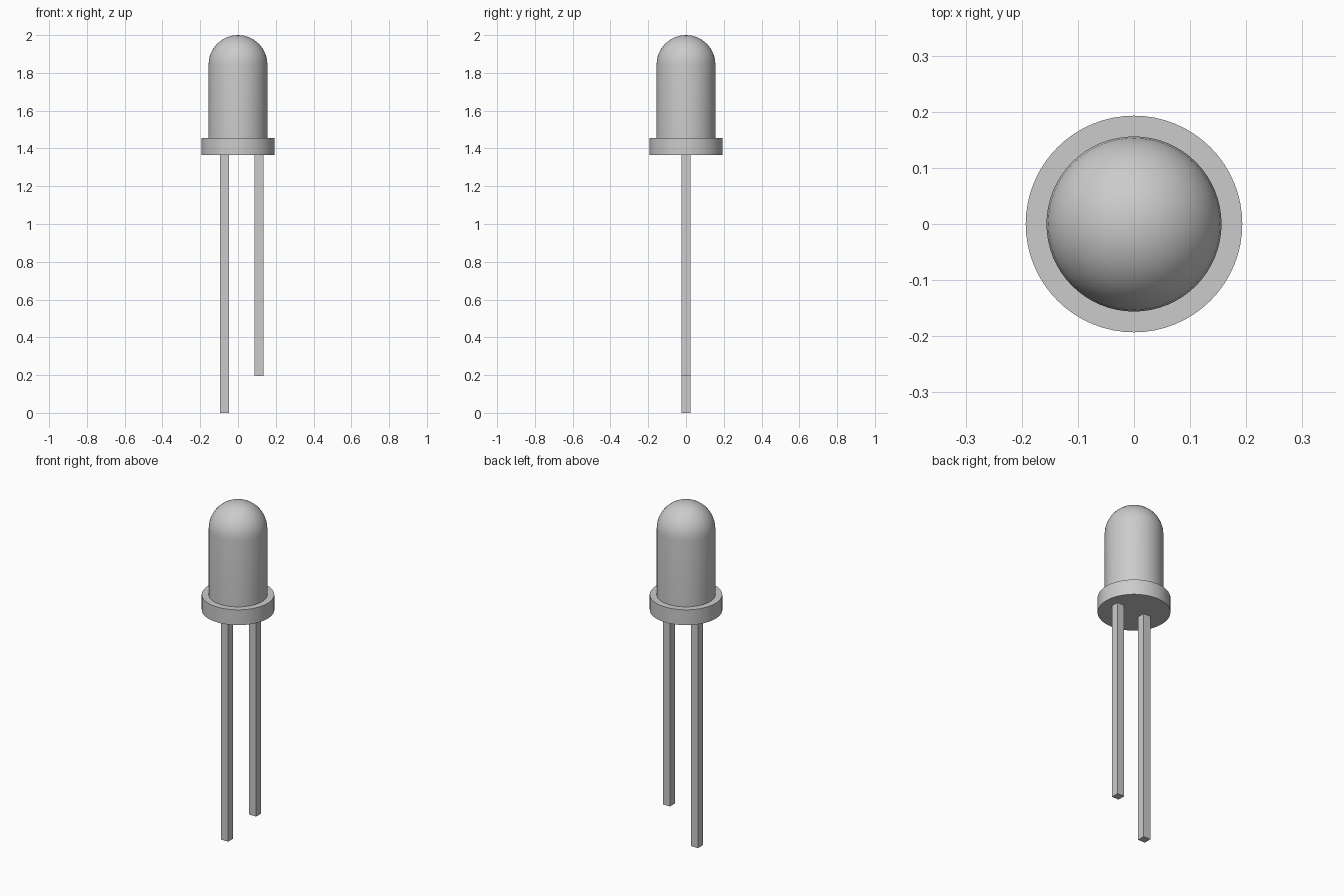
import bpy
import bmesh
from math import radians, sin, cos, pi

if "Cube" in bpy.data.objects:
    bpy.data.objects.remove(bpy.data.objects["Cube"])

grey = bpy.data.materials.new("plain_grey")
grey.use_nodes = True
grey.diffuse_color = (0.6, 0.6, 0.6, 1)
grey.node_tree.nodes["Principled BSDF"].inputs["Base Color"].default_value = (0.6, 0.6, 0.6, 1)


def finish(name, bm, smooth):
    bmesh.ops.remove_doubles(bm, verts=bm.verts, dist=1e-5)
    bmesh.ops.recalc_face_normals(bm, faces=bm.faces)
    mesh = bpy.data.meshes.new(name)
    bm.to_mesh(mesh)
    bm.free()
    obj = bpy.data.objects.new(name, mesh)
    bpy.context.collection.objects.link(obj)
    mesh.materials.append(grey)
    if smooth:
        bpy.ops.object.select_all(action="DESELECT")
        obj.select_set(True)
        bpy.context.view_layer.objects.active = obj
        bpy.ops.object.shade_smooth_by_angle(angle=radians(35))


def lathe(name, profile, sides=64):
    bm = bmesh.new()
    verts = [bm.verts.new((r, 0, z)) for r, z in profile]
    edges = [bm.edges.new(pair) for pair in zip(verts, verts[1:])]
    bmesh.ops.spin(bm, geom=verts + edges, cent=(0, 0, 0), axis=(0, 0, 1),
                   angle=2 * pi, steps=sides, use_merge=True)
    finish(name, bm, True)


def lead(name, x, bottom, top, width):
    bm = bmesh.new()
    bmesh.ops.create_cube(bm, size=1)
    for v in bm.verts:
        v.co.x = x + v.co.x * width
        v.co.y *= width
        v.co.z = top if v.co.z > 0 else bottom
    finish(name, bm, False)


# Bulb and flange as one turned body
bulb_r, flange_r = 0.156, 0.193
flange_bottom, flange_top = 1.365, 1.455
rings = 8
dome = [(bulb_r * cos(a), 2 - bulb_r + bulb_r * sin(a))
        for a in (i * pi / 2 / rings for i in range(rings))]
lathe("bulb_and_flange",
      [(0, flange_bottom), (flange_r, flange_bottom), (flange_r, flange_top),
       (bulb_r, flange_top)] + dome + [(0, 2)])

# Square wire leads, one longer than the other
lead("long_lead", -0.071, 0, flange_bottom, 0.046)
lead("short_lead", 0.111, 0.196, flange_bottom, 0.046)
